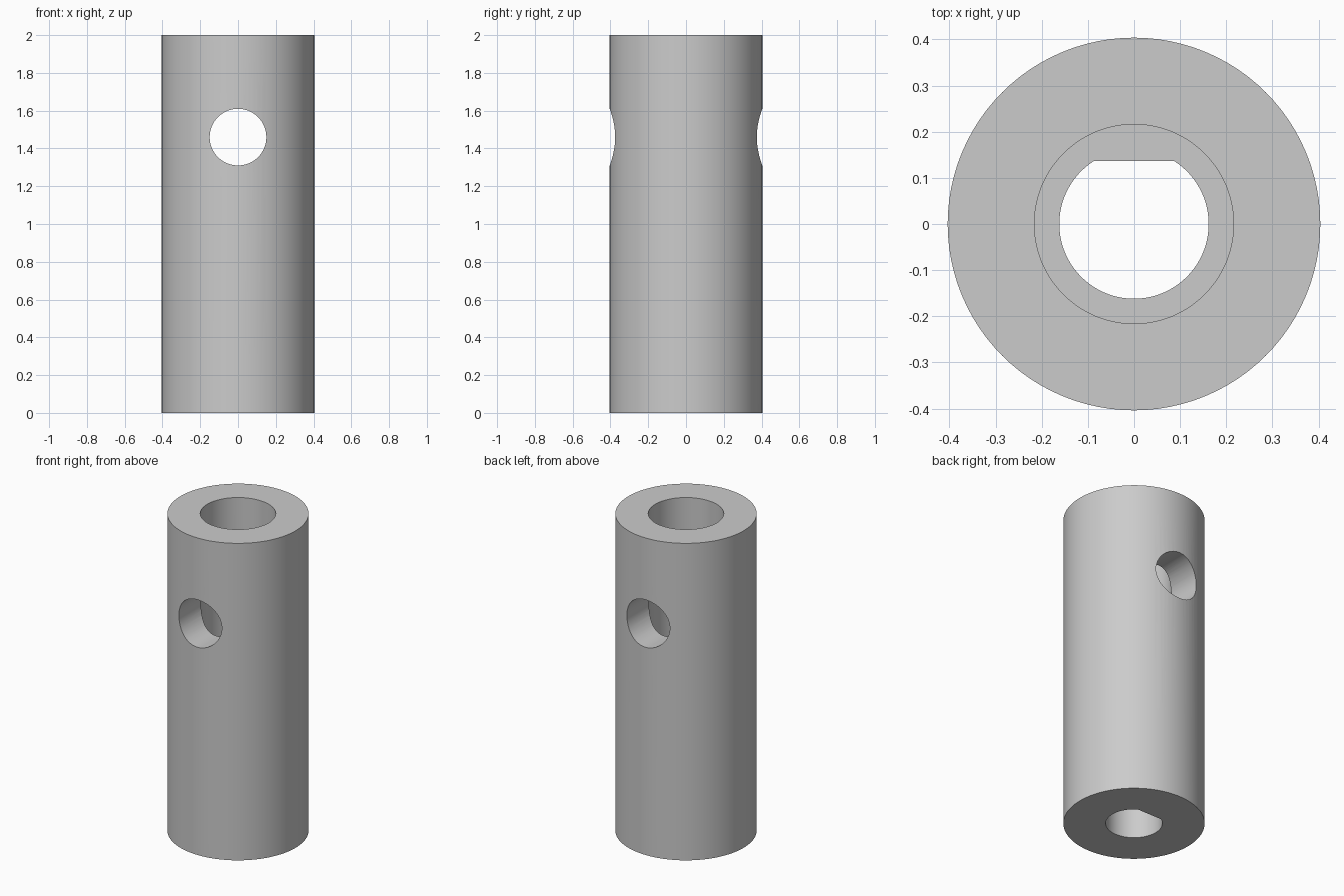
import bpy
import bmesh
from math import asin, cos, pi, sin
from mathutils import Matrix

cube = bpy.data.objects.get("Cube")
if cube:
    bpy.data.objects.remove(cube, do_unlink=True)

RADIUS, HEIGHT = 0.404, 2.0
BORE, SHAFT, FLAT = 0.216, 0.162, 0.137
STEP = 1.0
HOLE, HOLE_Z = 0.15, 1.46

metal = bpy.data.materials.new("grey metal")
metal.use_nodes = True
colour = (0.6, 0.6, 0.6, 1)
metal.diffuse_color = colour
metal.node_tree.nodes["Principled BSDF"].inputs["Base Color"].default_value = colour


def circle(radius, sides=96):
    return [(radius * cos(2 * pi * i / sides), radius * sin(2 * pi * i / sides))
            for i in range(sides)]


def d_shape(radius, flat, sides=72):
    # Arc running from one end of the flat, round the front, to the other
    start = pi - asin(flat / radius)
    sweep = pi + 2 * asin(flat / radius)
    return [(radius * cos(start + sweep * i / sides),
             radius * sin(start + sweep * i / sides)) for i in range(sides + 1)]


def prism(name, outline, low, high, turn=None):
    bm = bmesh.new()
    face = bm.faces.new([bm.verts.new((x, y, low)) for x, y in outline])
    top = bmesh.ops.extrude_face_region(bm, geom=[face])["geom"]
    bmesh.ops.translate(bm, vec=(0, 0, high - low),
                        verts=[v for v in top if isinstance(v, bmesh.types.BMVert)])
    bmesh.ops.recalc_face_normals(bm, faces=bm.faces)
    if turn:
        bm.transform(turn)
    mesh = bpy.data.meshes.new(name)
    bm.to_mesh(mesh)
    bm.free()
    mesh.materials.append(metal)
    obj = bpy.data.objects.new(name, mesh)
    bpy.context.collection.objects.link(obj)
    return obj


# Outer sleeve
sleeve = prism("coupling_sleeve", circle(RADIUS), 0, HEIGHT)

# Wide upper bore, D-shaped lower bore and cross hole from front to back
cutters = [
    prism("upper_bore_cutter", circle(BORE), STEP, HEIGHT + 0.1),
    prism("shaft_bore_cutter", d_shape(SHAFT, FLAT), -0.1, STEP + 0.1),
    prism("cross_hole_cutter", circle(HOLE, 64), -0.6, 0.6,
          Matrix.Translation((0, 0, HOLE_Z)) @ Matrix.Rotation(pi / 2, 4, 'X')),
]

bpy.ops.object.select_all(action='DESELECT')
sleeve.select_set(True)
bpy.context.view_layer.objects.active = sleeve
for cutter in cutters:
    cutter.hide_render = True
    cut = sleeve.modifiers.new(cutter.name, 'BOOLEAN')
    cut.operation = 'DIFFERENCE'
    cut.solver = 'EXACT'
    cut.object = cutter
    bpy.ops.object.modifier_apply(modifier=cut.name)
    bpy.data.objects.remove(cutter, do_unlink=True)

bpy.ops.object.shade_smooth_by_angle(angle=pi / 6)
